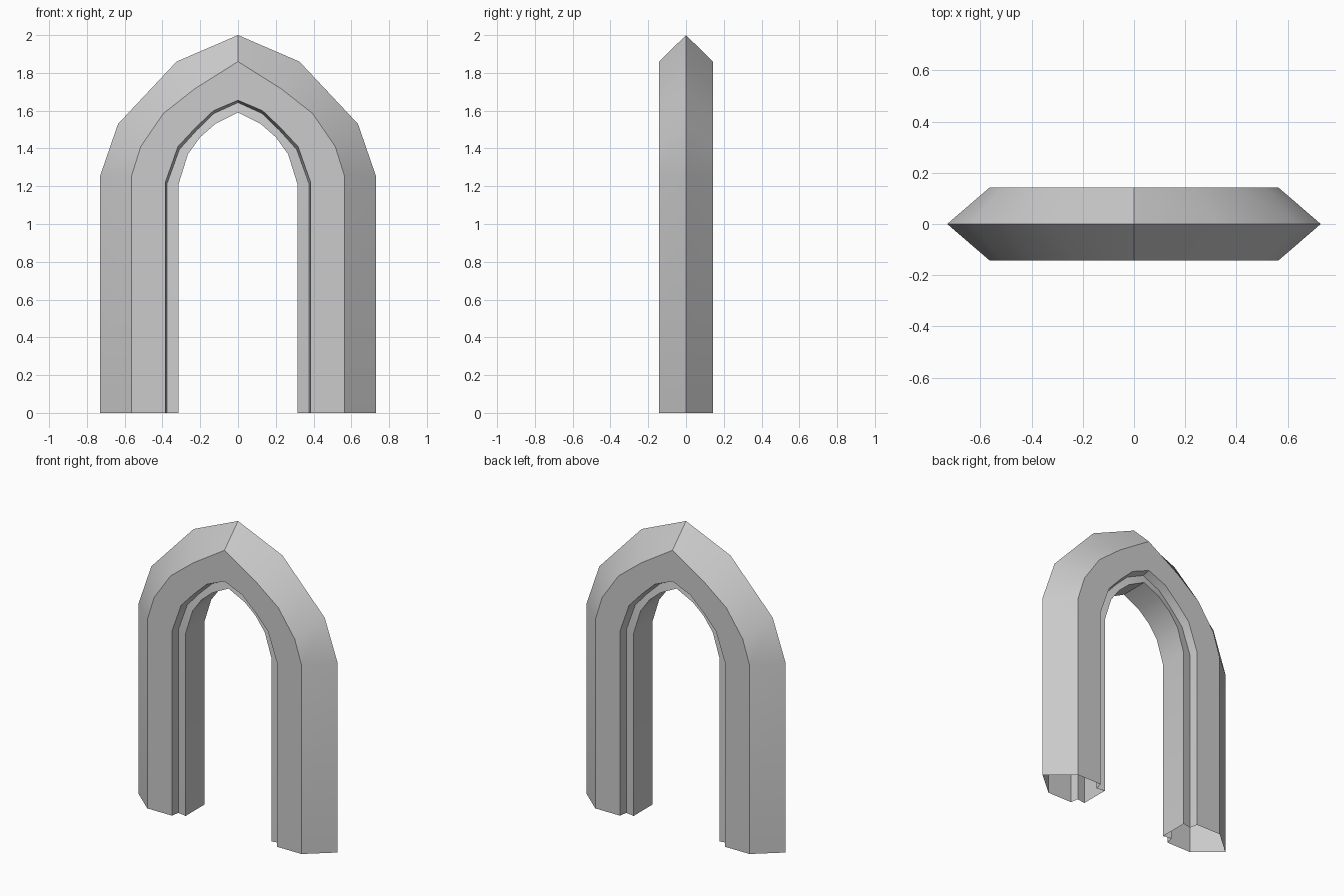
import bpy, bmesh, math

if "Cube" in bpy.data.objects:
    bpy.data.objects.remove(bpy.data.objects["Cube"])

# Right-half rails (x, z), from foot to apex; each has the same stations
ridge = [(.73, 0), (.73, 1.255), (.635, 1.53), (.48, 1.695), (.325, 1.86), (0, 2.0)]
face_outer = [(.565, 0), (.565, 1.25), (.515, 1.41), (.395, 1.585), (.23, 1.715), (0, 1.86)]
face_inner = [(.385, 0), (.385, 1.22), (.318, 1.41), (.225, 1.51), (.13, 1.60), (0, 1.655)]
step_back = [(.375, 0), (.375, 1.215), (.31, 1.395), (.22, 1.495), (.127, 1.585), (0, 1.643)]
lining = [(.315, 0), (.315, 1.21), (.265, 1.37), (.2, 1.46), (.12, 1.53), (0, 1.59)]

# Cross-section loop: rail and its depth
section = [(ridge, 0), (face_outer, -.142), (face_inner, -.142), (step_back, -.088), (lining, -.098),
           (lining, .098), (step_back, .088), (face_inner, .142), (face_outer, .142)]


def full_rail(rail):
    """Mirror a half rail into the whole pointed arch, left foot to right foot."""
    return [(-x, z) for x, z in rail] + rail[-2::-1]


# Skin the rails into one shell, open at the feet
bm = bmesh.new()
rows = [[bm.verts.new((x, y, z)) for x, z in full_rail(rail)] for rail, y in section]
for i, a in enumerate(rows):
    b = rows[(i + 1) % len(rows)]
    for k in range(len(a) - 1):
        bm.faces.new((a[k], a[k + 1], b[k + 1], b[k]))
bmesh.ops.recalc_face_normals(bm, faces=bm.faces)
mesh = bpy.data.meshes.new("pointed_arch")
bm.to_mesh(mesh)
bm.free()
# An open shell: make sure the front faces look outward
front = next(p for p in mesh.polygons if abs(p.normal.y) > .99)
if front.normal.y * front.center.y < 0:
    mesh.flip_normals()

arch = bpy.data.objects.new("pointed_arch", mesh)
bpy.context.collection.objects.link(arch)
bpy.context.view_layer.objects.active = arch
arch.select_set(True)
bpy.ops.object.shade_smooth_by_angle(angle=math.radians(32))
